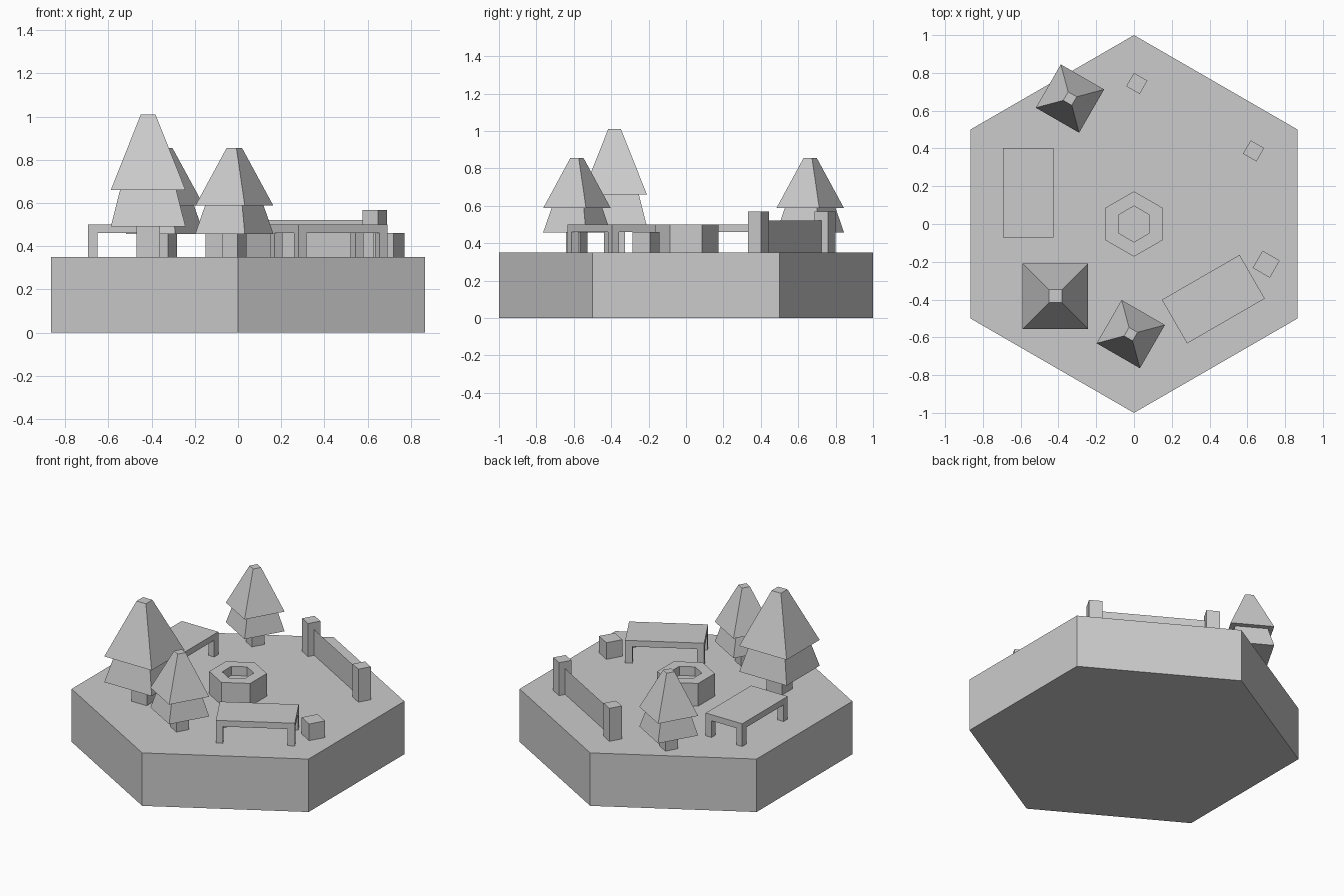
import bpy, bmesh
from math import sin, cos, pi, sqrt, radians
from mathutils import Matrix

if "Cube" in bpy.data.objects:
    bpy.data.objects.remove(bpy.data.objects["Cube"])

GROUND = 0.35


def loft(name, sides, rings, loc=(0, 0), rot=0.0, phase=0.0):
    """Stack of regular polygons; rings = [(radius, z), ...], closed at both ends."""
    bm = bmesh.new()
    loops = [[bm.verts.new((r * cos(phase + 2 * pi * i / sides),
                            r * sin(phase + 2 * pi * i / sides), z))
              for i in range(sides)] for r, z in rings]
    for a, b in zip(loops, loops[1:]):
        for i in range(sides):
            j = (i + 1) % sides
            bm.faces.new((a[i], a[j], b[j], b[i]))
    bm.faces.new(loops[0][::-1])
    bm.faces.new(loops[-1])
    return finish(name, bm, loc, rot)


def boxes(name, parts, loc, rot=0.0):
    """One object made of boxes; parts = [(x, y, z, sx, sy, sz), ...]."""
    bm = bmesh.new()
    for x, y, z, sx, sy, sz in parts:
        bmesh.ops.create_cube(bm, size=1, matrix=Matrix.Translation((x, y, z))
                              @ Matrix.Diagonal((sx, sy, sz, 1)))
    return finish(name, bm, loc, rot)


def finish(name, bm, loc, rot):
    me = bpy.data.meshes.new(name)
    bm.to_mesh(me)
    bm.free()
    ob = bpy.data.objects.new(name, me)
    ob.location = (loc[0], loc[1], 0)
    ob.rotation_euler.z = radians(rot)
    bpy.context.collection.objects.link(ob)
    return ob


# hexagonal base and the fire ring with its recessed floor
loft("base", 6, [(1, 0), (1, GROUND)], phase=pi / 2)
loft("fire_ring", 6, [(0.173, GROUND), (0.173, 0.50), (0.095, 0.50), (0.095, 0.44)],
     phase=pi / 2)


# trees: square trunk and two tapered tiers
def tree(name, loc, s, rot):
    def tier(part, rings):
        loft(f"{name}_{part}", 4,
             [(h * s * sqrt(2), GROUND + z * s) for h, z in rings], loc, rot, pi / 4)
    tier("trunk", [(0.055, 0), (0.055, 0.14)])
    tier("lower_tier", [(0.173, 0.14), (0.13, 0.31)])
    tier("upper_tier", [(0.173, 0.31), (0.034, 0.66)])


tree("large_tree", (-0.416, -0.382), 1.0, 0)
tree("front_tree", (-0.017, -0.583), 0.765, -30)
tree("back_tree", (-0.339, 0.664), 0.765, -30)


# benches: slab on four corner legs
def bench(name, loc, rot):
    l, w, leg, under, top = 0.475, 0.267, 0.043, 0.46, 0.50
    parts = [(0, 0, (under + top) / 2, l, w, top - under)]
    parts += [(sx * (l - leg) / 2, sy * (w - leg) / 2, (GROUND + under) / 2,
               leg, leg, under - GROUND) for sx in (-1, 1) for sy in (-1, 1)]
    boxes(name, parts, loc, rot)


bench("left_bench", (-0.56, 0.166), 90)
bench("right_bench", (0.42, -0.398), 30)

# stool block
boxes("stool", [(0, 0, 0.405, 0.105, 0.105, 0.11)], (0.70, -0.213), -30)

# fence: two posts with a paper-thin panel between
posts = [(0.015, 0.744), (0.633, 0.387)]
for i, p in enumerate(posts):
    boxes(f"fence_post_{i + 1}", [(0, 0, 0.459, 0.082, 0.082, 0.218)], p, -30)
bm = bmesh.new()
(ax, ay), (bx, by) = posts
bm.faces.new([bm.verts.new(v) for v in ((bx, by, GROUND), (ax, ay, GROUND),
                                        (ax, ay, 0.52), (bx, by, 0.52))])
finish("fence_panel", bm, (0, 0), 0)
